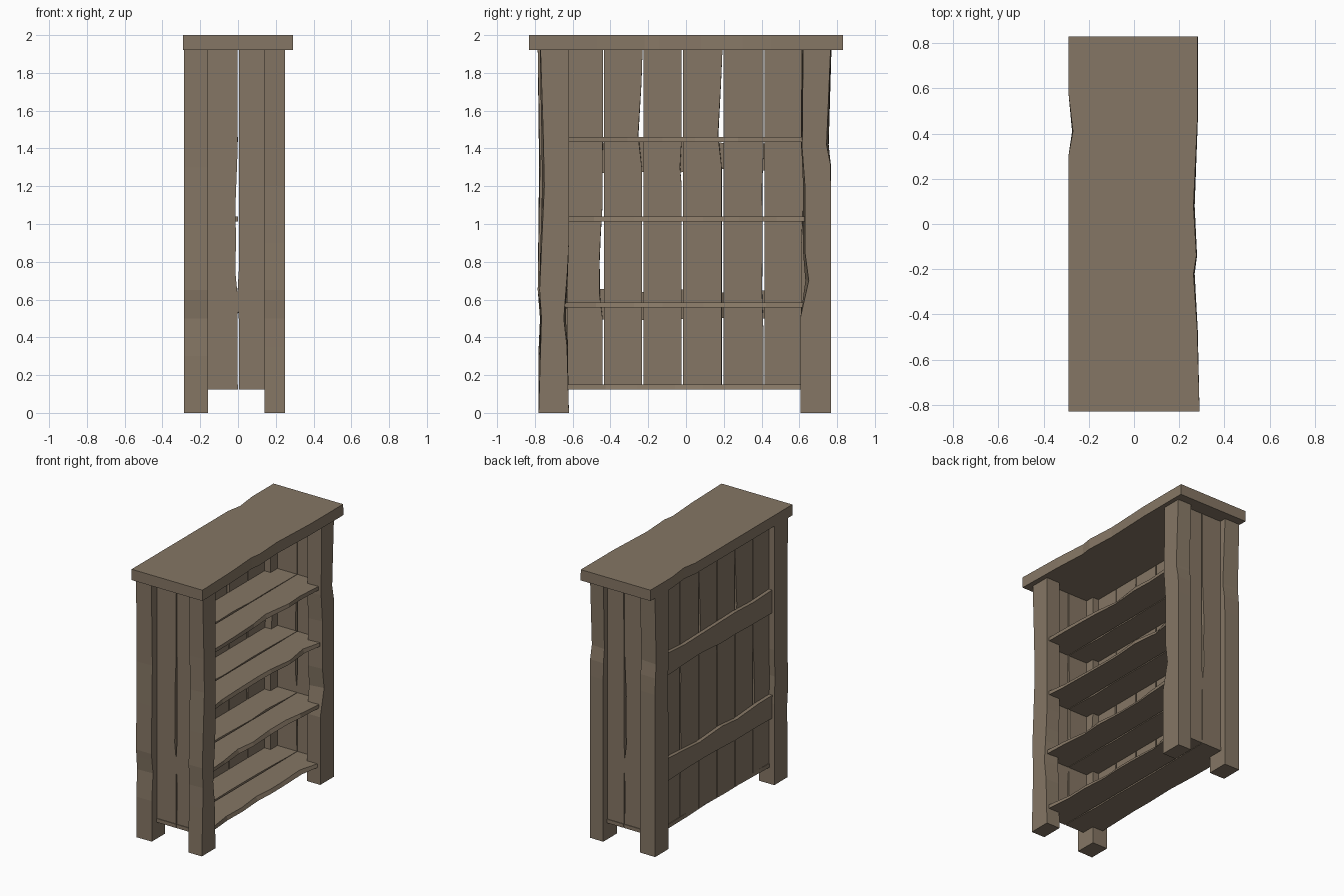
import bpy, bmesh, random

random.seed(7)
wood = bpy.data.materials.new("weathered brown wood")
wood.diffuse_color = (0.235, 0.182, 0.128, 1)


def sample(profile, t):
    """Linear lookup in a list of (position, inset) pairs."""
    if not profile:
        return 0.0
    pts = sorted(profile)
    if t <= pts[0][0]:
        return pts[0][1]
    for (a, u), (b, v) in zip(pts, pts[1:]):
        if t <= b:
            return u + (v - u) * (t - a) / (b - a)
    return pts[-1][1]


def board(name, lo, hi, L, W, low=(), high=(), back=0.6):
    """Rough board: length axis L, width axis W, with insets cut into the low
    and high edges; 'back' scales the insets on the low-thickness face."""
    T = 3 - L - W
    stations = sorted({lo[L], hi[L]} | {p for p, _ in list(low) + list(high) if lo[L] < p < hi[L]})
    bm = bmesh.new()
    rings = []
    for s in stations:
        a, b = sample(low, s), sample(high, s)
        ring = []
        for t, k, side in ((lo[T], back, 0), (lo[T], back, 1), (hi[T], 1, 1), (hi[T], 1, 0)):
            co = [0, 0, 0]
            co[L], co[T] = s, t
            co[W] = hi[W] - b * k if side else lo[W] + a * k
            ring.append(bm.verts.new(co))
        rings.append(ring)
    for r, q in zip(rings, rings[1:]):
        for i in range(4):
            j = (i + 1) % 4
            bm.faces.new((r[i], r[j], q[j], q[i]))
    bm.faces.new(rings[0])
    bm.faces.new(rings[-1])
    bmesh.ops.recalc_face_normals(bm, faces=bm.faces)
    me = bpy.data.meshes.new(name)
    bm.to_mesh(me)
    bm.free()
    me.materials.append(wood)
    ob = bpy.data.objects.new(name, me)
    bpy.context.collection.objects.link(ob)
    return ob


def wane(a, b, n, depth):
    """Random wavy edge between a and b."""
    step = (b - a) / n
    return [(a, 0)] + [(a + step * (i + random.uniform(-.25, .25)), random.uniform(0, depth))
                       for i in range(1, n)] + [(b, 0)]


# top slab
board("top_slab", (-0.29, -0.83, 1.92), (0.29, 0.83, 2.0), 1, 0,
      [(0.3, 0), (0.41, 0.02), (0.58, 0)],
      [(-0.83, 0), (-0.47, 0.01), (-0.22, 0.027), (-0.14, 0.014), (0.08, 0.027), (0.45, 0.01), (0.83, 0.01)], 0.8)

# corner posts, open side at +x
board("front_post_left", (0.14, -0.78, 0), (0.25, -0.62, 1.92), 2, 1,
      [(0, 0), (0.5, 0.015), (0.65, 0.005), (1.2, 0.03), (1.45, 0.025), (1.92, 0.01)],
      [(0, 0), (0.35, 0.01), (0.5, 0.027), (0.75, 0.008), (0.9, 0)])
board("front_post_right", (0.14, 0.605, 0), (0.25, 0.77, 1.92), 2, 1,
      [(0.5, 0), (0.7, 0.045), (0.85, 0.025), (1.2, 0.025), (1.4, 0.01), (1.92, 0.015)],
      [(1.2, 0.003), (1.32, 0.006), (1.42, 0.026), (1.92, 0.005)])
board("back_post_left", (-0.285, -0.785, 0), (-0.16, -0.625, 1.92), 2, 1,
      [(0.3, 0.005), (0.5, 0.02), (0.65, 0), (1.3, 0.012), (1.92, 0)], [(0.6, 0), (0.8, 0.015), (1, 0)])
board("back_post_right", (-0.285, 0.61, 0), (-0.16, 0.77, 1.92), 2, 1,
      [(0.9, 0), (1.2, 0.02), (1.4, 0)],
      [(1.2, 0.003), (1.32, 0.008), (1.42, 0.024), (1.92, 0)])

# side panels: two upright planks each, with a worn gap between
gap = [(0.15, 0.002), (0.4, 0.004), (0.6, 0), (0.75, 0.016), (0.9, 0.012), (1.1, 0.015), (1.4, 0.002)]
gap2 = [(0.5, 0), (0.6, -0.009), (0.75, 0), (1.92, 0.002)]
for side, y in (("left", -0.72), ("right", 0.69)):
    board(side + "_panel_back_plank", (-0.17, y, 0.14), (0, y + 0.03, 1.92), 2, 0, (), gap, 0.9)
    board(side + "_panel_front_plank", (0.004, y, 0.14), (0.15, y + 0.03, 1.92), 2, 0, gap2, (), 0.9)

# back panel planks
edges = [-0.65, -0.437, -0.228, -0.018, 0.195, 0.413, 0.65]
cuts = {
    0: [(0.5, 0.003), (0.62, 0.018), (0.8, 0.02), (0.95, 0.013), (1.1, 0.003), (1.92, 0)],
    1: [(1.3, 0.004), (1.47, 0.024), (1.75, 0.006), (1.92, 0)],
    2: [(1.2, 0.003), (1.3, 0.012), (1.45, 0.003)],
    3: [(1.3, 0.004), (1.47, 0.024), (1.75, 0.008), (1.92, 0)],
    4: [(0.4, 0), (0.65, 0.009), (0.9, 0.006), (1.2, 0.008), (1.4, 0)],
    5: [],
}
for i in range(6):
    board(f"back_plank_{i + 1}", (-0.24, edges[i] + 0.003, 0.13), (-0.21, edges[i + 1] - 0.002, 1.92),
          2, 1, (), cuts[i], 0.9)

# cross battens on the back
for n, z in (("lower", 0.49), ("upper", 1.27)):
    board(n + "_back_batten", (-0.267, -0.63, z), (-0.24, 0.63, z + 0.17), 1, 2,
          wane(-0.63, 0.63, 6, 0.025), wane(-0.63, 0.63, 6, 0.025), 1)

# shelves: two boards each; the bottom one runs under the side and back planks
for i, z in enumerate((0.123, 0.558, 1.012, 1.433)):
    y = 0.725 if i == 0 else 0.69
    rear = -0.25 if i == 0 else -0.212
    board(f"shelf_{i + 1}_rear_board", (rear, -y, z), (0.0, y, z + 0.027), 1, 0,
          wane(-y, y, 7, 0.03) if i == 0 else (), wane(-0.6, 0.6, 6, 0.02))
    board(f"shelf_{i + 1}_front_board", (0.004, -y, z), (0.23, y, z + 0.027), 1, 0,
          (), wane(-0.62, 0.62, 7, 0.045))
